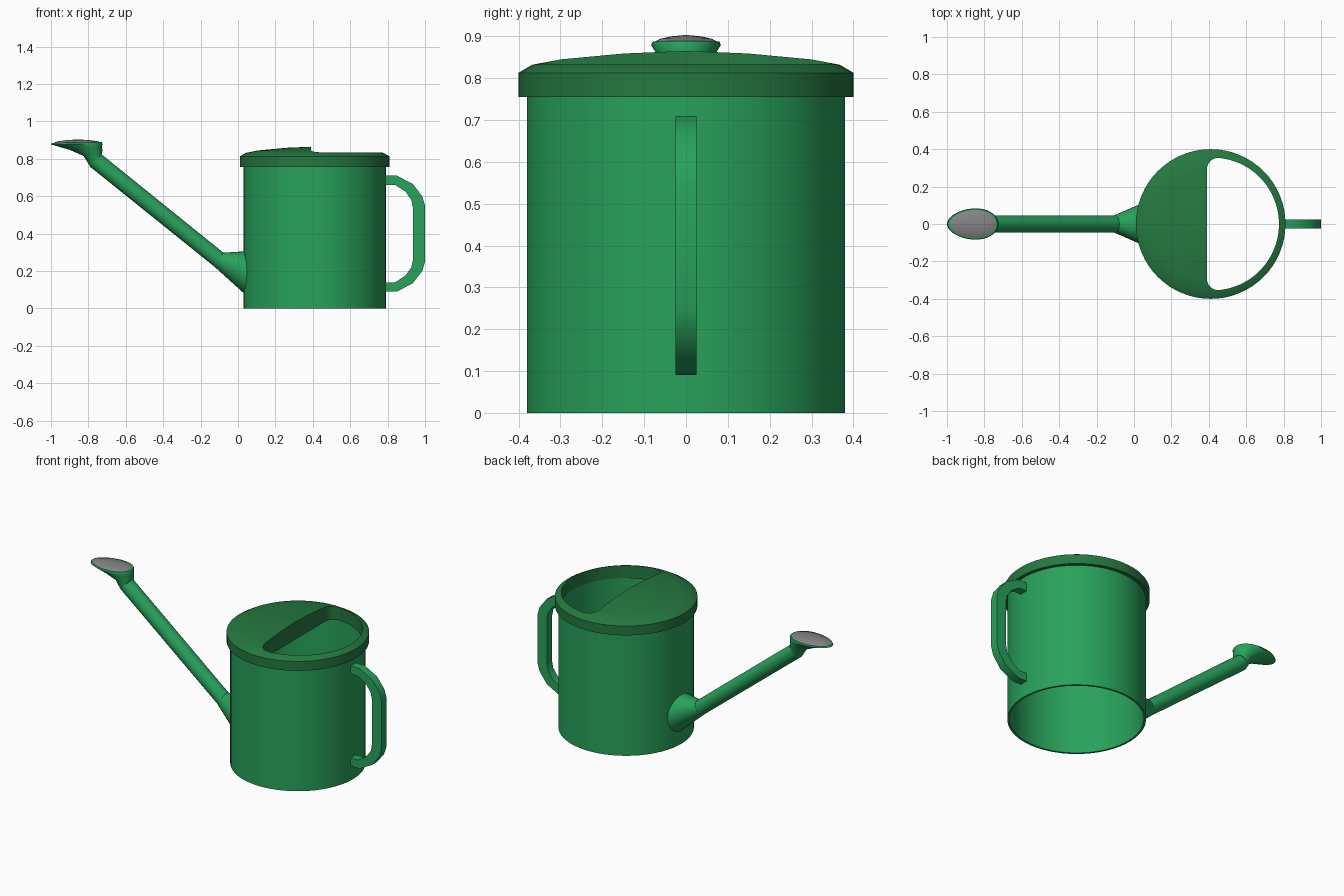
import bpy, bmesh
from math import sin, cos, pi, atan2, sqrt, radians

if "Cube" in bpy.data.objects:
    bpy.data.objects.remove(bpy.data.objects["Cube"])

CX = 0.41  # body axis


def material(name, rgb):
    m = bpy.data.materials.new(name)
    m.diffuse_color = (*rgb, 1)
    m.use_nodes = True
    m.node_tree.nodes["Principled BSDF"].inputs["Base Color"].default_value = m.diffuse_color
    return m


GREEN = material("bright_green", (0.021, 0.36, 0.105))
DARK = material("dark_green", (0.018, 0.19, 0.052))
GREY = material("grey", (0.23, 0.23, 0.23))


def finish(bm, name, mat):
    bmesh.ops.remove_doubles(bm, verts=bm.verts, dist=1e-5)
    bmesh.ops.recalc_face_normals(bm, faces=bm.faces)
    me = bpy.data.meshes.new(name)
    bm.to_mesh(me)
    bm.free()
    me.materials.append(mat)
    ob = bpy.data.objects.new(name, me)
    bpy.context.collection.objects.link(ob)
    return ob


def smooth(ob, deg=35):
    bpy.ops.object.select_all(action='DESELECT')
    ob.select_set(True)
    bpy.context.view_layer.objects.active = ob
    bpy.ops.object.shade_smooth_by_angle(angle=radians(deg))


def loft(name, rings, mat, closed=False, caps=(True, True)):
    bm = bmesh.new()
    vs = [[bm.verts.new(p) for p in r] for r in rings]
    n = len(vs[0])
    pairs = list(zip(vs, vs[1:])) + ([(vs[-1], vs[0])] if closed else [])
    for a, b in pairs:
        for i in range(n):
            bm.faces.new((a[i], a[(i + 1) % n], b[(i + 1) % n], b[i]))
    if not closed:
        for cap, r in zip(caps, (vs[0], vs[-1])):
            if cap:
                bm.faces.new(r)
    return finish(bm, name, mat)


def revolve(name, profile, mat, n=64, closed=False):
    rings = [[(CX + r * cos(2 * pi * i / n), r * sin(2 * pi * i / n), z)
              for i in range(n)] for r, z in profile]
    return loft(name, rings, mat, closed)


def oval(low, high, w, egg=0.0, n=32):
    """Ring through two points in the xz plane, with half width w in y."""
    pts = []
    for i in range(n):
        t = 2 * pi * i / n
        k = (1 + cos(t)) / 2
        pts.append((low[0] + (high[0] - low[0]) * k, w * sin(t) * (1 + egg * cos(t)),
                    low[1] + (high[1] - low[1]) * k))
    return pts


# Body: thin wall, open at the bottom
smooth(revolve("body", [(.38, 0), (.38, .765), (.368, .765), (.368, 0)], GREEN, closed=True))

# Lid: shallow dome with a D-shaped filling hole
lid = revolve("lid", [(.385, .755), (.40, .755), (.40, .813), (.368, .832),
                      (.3, .845), (.15, .859), (.01, .865)], DARK)
R, F, hx, edge = .355, .06, .42, .39
fx = edge + F - hx
fy = sqrt((R - F) ** 2 - fx ** 2)
a = atan2(fy, fx)
arc = [(hx + R * cos(-a + 2 * a * i / 40), R * sin(-a + 2 * a * i / 40)) for i in range(41)]
fil = [(hx + fx + F * cos(a + (pi - a) * i / 6), fy + F * sin(a + (pi - a) * i / 6))
       for i in range(1, 7)]
outline = arc + fil + [(x, -y) for x, y in reversed(fil)]
cutter = loft("lid_cutter", [[(x, y, z) for x, y in outline] for z in (.6, 1.0)], DARK)
mod = lid.modifiers.new("hole", 'BOOLEAN')
mod.operation = 'DIFFERENCE'
mod.solver = 'EXACT'
mod.object = cutter
bpy.context.view_layer.objects.active = lid
bpy.ops.object.modifier_apply(modifier="hole")
bpy.data.objects.remove(cutter)
smooth(lid, 22)

# Handle: flat strap, listed as outer and inner points on the upper half, mirrored in z
half = [((.78, .71), (.78, .66)), ((.85, .71), (.84, .66)), ((.935, .665), (.895, .625)),
        ((.985, .60), (.927, .58)), ((1.0, .55), (.935, .54))]
half += [tuple((x, .80 - z) for x, z in s) for s in reversed(half)]
smooth(loft("handle", [[(o[0], -.025, o[1]), (o[0], .025, o[1]),
                        (i[0], .025, i[1]), (i[0], -.025, i[1])] for o, i in half], GREEN))

# Spout base: cone flaring onto the curved body wall
tube_low, tube_high = (-.128, .225), (-.078, .298)
wall = [(CX - sqrt(.377 ** 2 - y * y), y, z)
        for x, y, z in oval((0, .08), (0, .305), .115)]
smooth(loft("spout_base", [wall, oval(tube_low, tube_high, .046)], GREEN))

# Spout tube
smooth(loft("spout", [oval(tube_low, tube_high, .045),
                      oval((-.79, .757), (-.732, .826), .045)], GREEN))

# Rose: neck opening into an egg-shaped head
smooth(loft("rose", [oval((-.79, .757), (-.728, .826), .047),
                     oval((-.825, .815), (-.725, .845), .055),
                     oval((-.90, .848), (-.727, .862), .068, .05),
                     oval((-1.0, .877), (-.725, .88), .083, .12),
                     oval((-.995, .885), (-.73, .889), .08, .12)], GREEN), 40)

# Rose face: low grey dome
smooth(loft("rose_face", [oval((-.99, .884), (-.735, .888), .076, .12),
                          oval((-.965, .893), (-.755, .895), .062, .1),
                          oval((-.92, .900), (-.79, .900), .036, .05),
                          oval((-.865, .903), (-.845, .903), .005)], GREY), 40)
